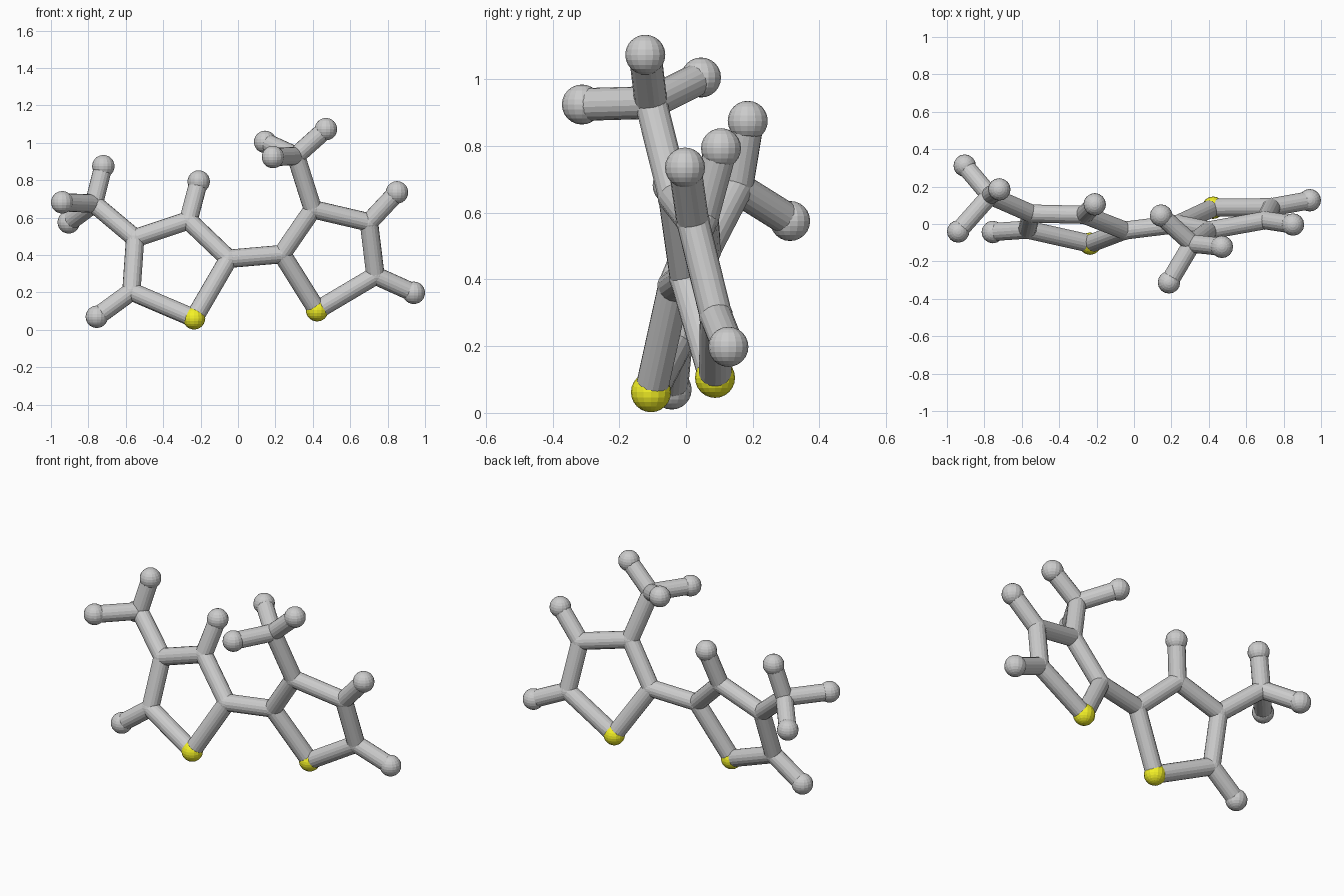
import bpy
from mathutils import Vector

if "Cube" in bpy.data.objects:
    bpy.data.objects.remove(bpy.data.objects["Cube"])

BOND_R, CARBON_R, ATOM_R = 0.049, 0.051, 0.06

# atom centres: two five-sided rings, their end atoms and two three-armed tips
carbon = {
    "c1": (-0.05, -0.035, 0.38), "c3": (-0.265, 0.049, 0.585),
    "c4": (-0.55, 0.056, 0.49), "c5": (-0.57, -0.03, 0.205),
    "tip_left": (-0.77, 0.152, 0.675),
    "c2": (0.235, 0.0, 0.405), "c6": (0.40, -0.034, 0.645),
    "c7": (0.70, 0.02, 0.575), "c8": (0.735, 0.09, 0.29),
    "tip_right": (0.31, -0.105, 0.93),
}
sulfur = {"s1": (-0.235, -0.105, 0.062), "s2": (0.423, 0.087, 0.105)}
# end atoms grouped by the atom they hang on
ends = {
    "c3": [(-0.21, 0.105, 0.793)],
    "c5": [(-0.755, -0.043, 0.07)],
    "tip_left": [(-0.72, 0.185, 0.875), (-0.94, -0.04, 0.682), (-0.905, 0.312, 0.575)],
    "c7": [(0.85, -0.003, 0.735)],
    "c8": [(0.94, 0.127, 0.198)],
    "tip_right": [(0.145, 0.045, 1.005), (0.47, -0.122, 1.073), (0.187, -0.312, 0.924)],
}
links = ["c1 c3", "c3 c4", "c4 c5", "c5 s1", "s1 c1", "c4 tip_left", "c1 c2",
         "c2 c6", "c6 c7", "c7 c8", "c8 s2", "s2 c2", "c6 tip_right"]

yellow = bpy.data.materials.new("yellow")
yellow.diffuse_color = (0.9, 0.88, 0.02, 1)
yellow.use_nodes = True
yellow.node_tree.nodes["Principled BSDF"].inputs["Base Color"].default_value = yellow.diffuse_color


def ball(name, p, r, mat=None):
    bpy.ops.mesh.primitive_uv_sphere_add(segments=16, ring_count=12, radius=r, location=p)
    ob = bpy.context.object
    ob.name = name
    if mat:
        ob.data.materials.append(mat)


def bond(name, a, b):
    a, b = Vector(a), Vector(b)
    d = b - a
    bpy.ops.mesh.primitive_cylinder_add(vertices=18, radius=BOND_R, depth=d.length,
                                        location=(a + b) / 2)
    ob = bpy.context.object
    ob.name = name
    ob.rotation_euler = d.to_track_quat('Z', 'Y').to_euler()


# ring atoms
for p in carbon.values():
    ball("carbon_joint", p, CARBON_R)
for p in sulfur.values():
    ball("sulfur_ball", p, ATOM_R, yellow)

# bonds of the rings, the bridge and the branches
atoms = {**carbon, **sulfur}
for link in links:
    a, b = link.split()
    bond("ring_bond", atoms[a], atoms[b])

# end atoms with their bonds
for parent, points in ends.items():
    for p in points:
        ball("hydrogen_ball", p, ATOM_R)
        bond("hydrogen_bond", atoms[parent], p)
